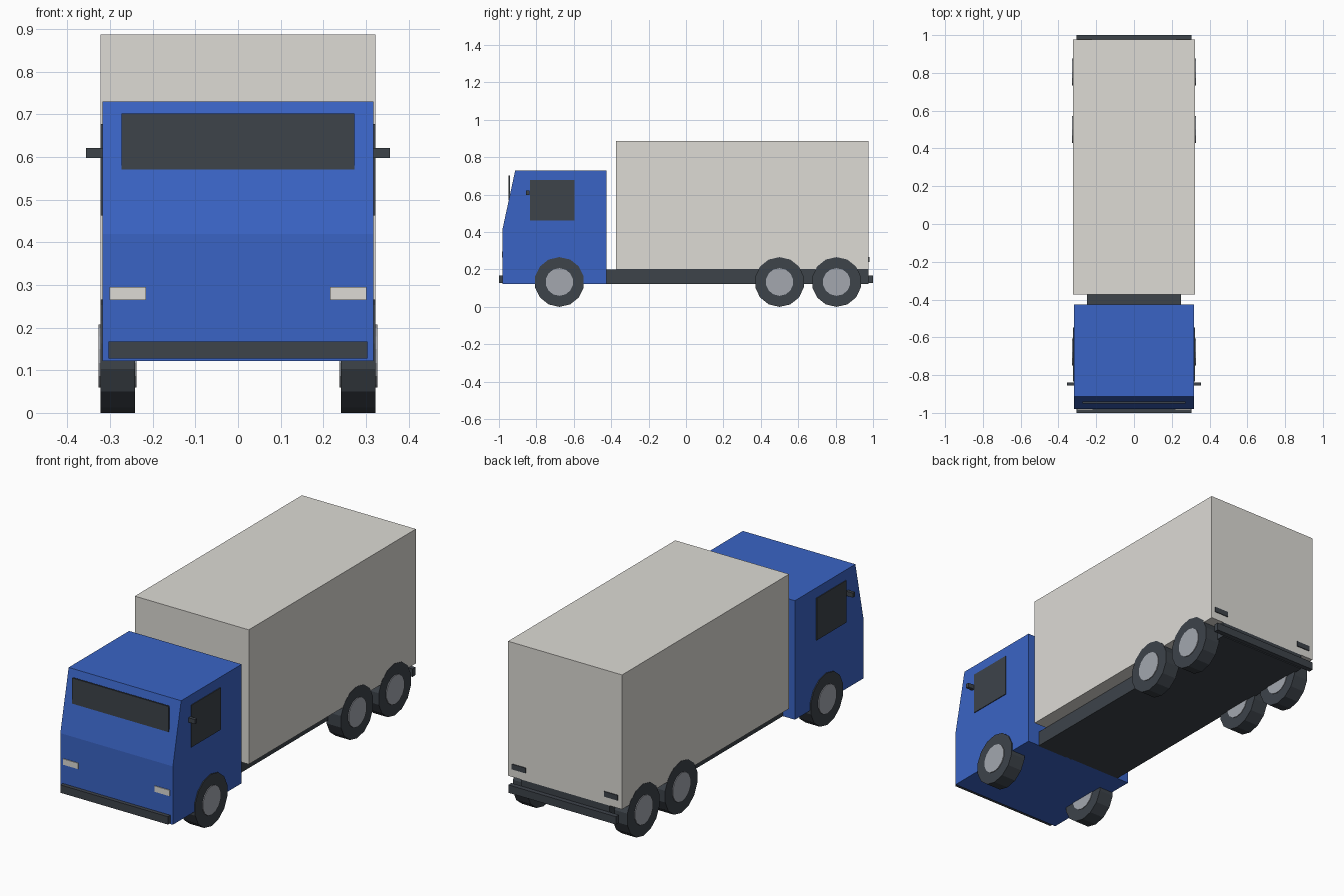
import bpy, math

if "Cube" in bpy.data.objects:
    bpy.data.objects.remove(bpy.data.objects["Cube"], do_unlink=True)


def material(name, srgb):
    col = [(c / 255 / 12.92) if c < 11 else ((c / 255 + 0.055) / 1.055) ** 2.4 for c in srgb] + [1]
    m = bpy.data.materials.new(name)
    m.use_nodes = True
    m.diffuse_color = col
    m.node_tree.nodes["Principled BSDF"].inputs["Base Color"].default_value = col
    return m


BLUE = material("cab blue", (58, 100, 197))
CREAM = material("cargo off white", (221, 219, 213))
DARK = material("dark grey", (61, 67, 74))
HUB = material("hub grey", (163, 167, 175))


def prism(name, profile, x0, x1, mat):
    """Extrude a (y, z) profile from x0 to x1."""
    n = len(profile)
    verts = [(x, y, z) for x in (x0, x1) for y, z in profile]
    faces = [list(range(n))[::-1], list(range(n, 2 * n))]
    faces += [(i, (i + 1) % n, (i + 1) % n + n, i + n) for i in range(n)]
    mesh = bpy.data.meshes.new(name)
    mesh.from_pydata(verts, [], faces)
    mesh.materials.append(mat)
    ob = bpy.data.objects.new(name, mesh)
    bpy.context.collection.objects.link(ob)
    return ob


def box(name, x, y, z, mat):
    return prism(name, [(y[0], z[0]), (y[1], z[0]), (y[1], z[1]), (y[0], z[1])], x[0], x[1], mat)


def box_pair(name, x, y, z, mat):
    box("left_" + name, x, y, z, mat)
    box("right_" + name, (-x[1], -x[0]), y, z, mat)


def disc(name, radius, x0, x1, y, mat, sides=14):
    ring = [(y + radius * math.sin(a), 0.133 - radius * math.cos(a))
            for a in (2 * math.pi * i / sides for i in range(sides))]
    prism(name, ring, x0, x1, mat)


# Body
cab = [(-0.98, 0.122), (-0.425, 0.122), (-0.425, 0.73), (-0.913, 0.73), (-0.98, 0.42)]
prism("cab", cab, -0.318, 0.318, BLUE)
box("cargo_box", (-0.322, 0.322), (-0.373, 0.976), (0.2, 0.887), CREAM)
box("chassis", (-0.25, 0.25), (-0.43, 0.976), (0.122, 0.2), DARK)

# Bumpers
box("front_bumper", (-0.304, 0.304), (-1.0, -0.975), (0.127, 0.167), DARK)
box("rear_bumper", (-0.304, 0.304), (0.975, 1.0), (0.127, 0.167), DARK)

# Windows, mirrors and lights
box("windscreen", (-0.273, 0.273), (-0.949, -0.941), (0.571, 0.702), DARK)
box_pair("side_window", (0.314, 0.322), (-0.835, -0.597), (0.463, 0.678), DARK)
box_pair("mirror", (0.315, 0.356), (-0.855, -0.838), (0.598, 0.621), DARK)
box_pair("headlight", (0.216, 0.301), (-0.984, -0.976), (0.265, 0.295), CREAM)
box_pair("tail_light", (0.222, 0.3), (0.973, 0.98), (0.24, 0.267), DARK)

# Wheels
for axle, y in (("front", -0.677), ("middle", 0.5), ("rear", 0.805)):
    for side, s in (("left", 1), ("right", -1)):
        for part, r, a, b, mat in (("tyre", 0.133, 0.241, 0.323, DARK), ("hub", 0.074, 0.238, 0.327, HUB)):
            x0, x1 = sorted((s * a, s * b))
            disc(f"{axle}_{side}_{part}", r, x0, x1, y, mat)
